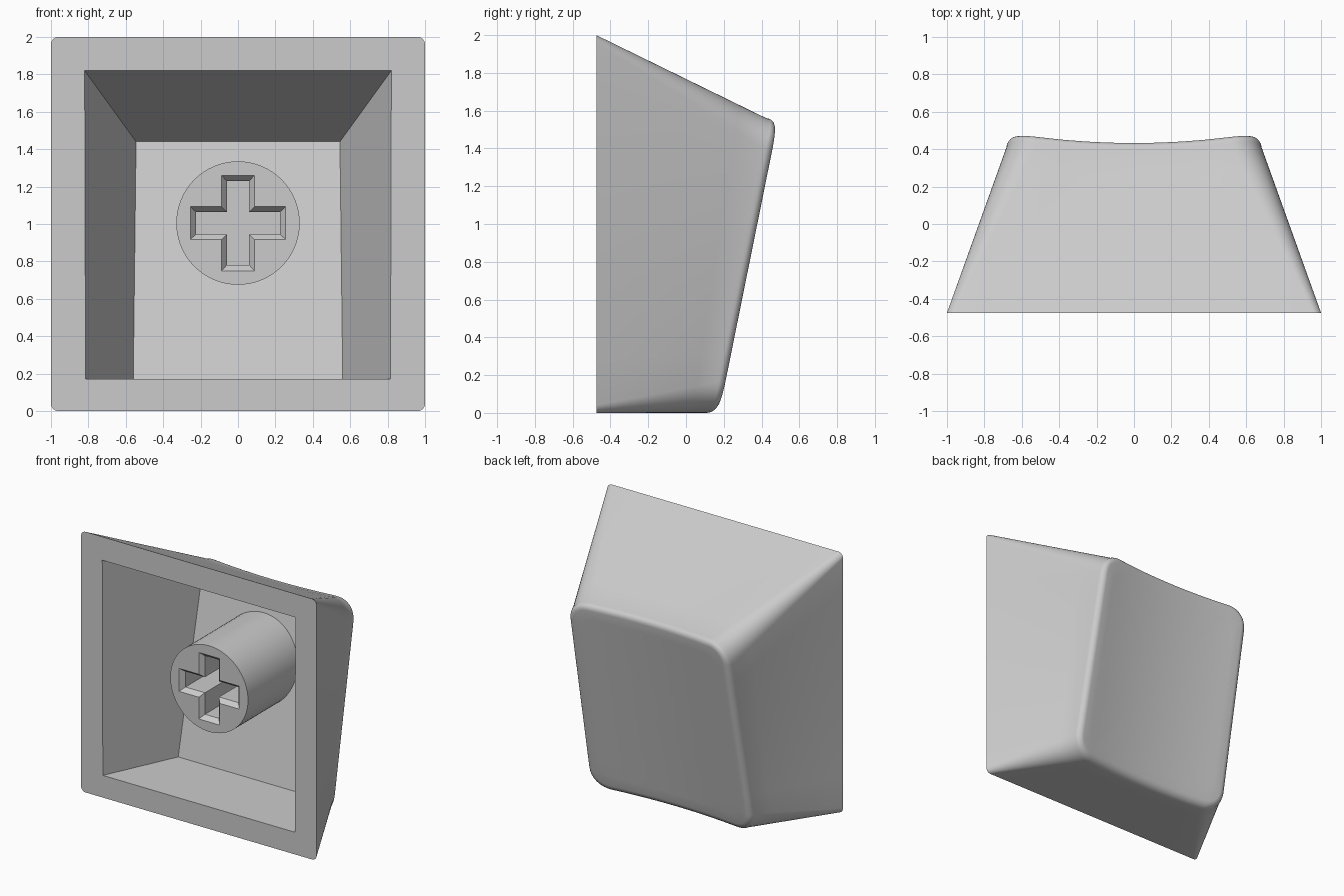
import bpy, bmesh, math

if "Cube" in bpy.data.objects:
    bpy.data.objects.remove(bpy.data.objects["Cube"], do_unlink=True)

FRONT = -0.475          # plane of the open rim
TOP_Z = 1.56            # height of the dished face
FILLET = 0.05

grey = bpy.data.materials.new("light_grey")
grey.use_nodes = True
grey.diffuse_color = (0.6, 0.6, 0.6, 1)
grey.node_tree.nodes["Principled BSDF"].inputs["Base Color"].default_value = (0.6, 0.6, 0.6, 1)


def dished_face(x, z):
    """Depth of the tilted, cylindrically dished face."""
    return 0.177 + 0.202 * z - 0.05 * (1 - min(1, (x / 0.64) ** 2))


def cavity_floor(z):
    return 0.075 + 0.205 * (z - 0.17)


def rounded_rect(half, z0, z1, radius, steps=8):
    """Outline as (x, z) pairs with the same point count for any size."""
    corners = []
    for i, (sx, z) in enumerate(((1, z1), (-1, z1), (-1, z0), (1, z0))):
        cx = sx * (half - radius)
        cz = z - radius if z == z1 else z + radius
        angles = [math.pi / 2 * (i + k / steps) for k in range(steps + 1)]
        corners.append([(cx + radius * math.cos(a), cz + radius * math.sin(a)) for a in angles])
    points = []
    for i, arc in enumerate(corners):
        points += arc
        a, b = arc[-1], corners[(i + 1) % 4][0]
        points += [(a[0] + (b[0] - a[0]) * k / steps, a[1] + (b[1] - a[1]) * k / steps)
                   for k in range(1, steps)]
    return points


def add_loop(bm, points):
    return [bm.verts.new(p) for p in points]


def bridge(bm, a, b):
    n = len(a)
    for i in range(n):
        bm.faces.new((a[i], a[(i + 1) % n], b[(i + 1) % n], b[i]))


def fill_between(bm, outer, inner):
    """Fill the flat ring between two loops."""
    edges = []
    for loop in (outer, inner):
        for i, v in enumerate(loop):
            w = loop[(i + 1) % len(loop)]
            edges.append(bm.edges.get((v, w)) or bm.edges.new((v, w)))
    bmesh.ops.triangle_fill(bm, edges=edges, use_beauty=True, normal=(0, -1, 0))


def finish(bm, name):
    bmesh.ops.recalc_face_normals(bm, faces=bm.faces)
    mesh = bpy.data.meshes.new(name)
    bm.to_mesh(mesh)
    bm.free()
    mesh.materials.append(grey)
    obj = bpy.data.objects.new(name, mesh)
    bpy.context.collection.objects.link(obj)
    bpy.ops.object.select_all(action="DESELECT")
    obj.select_set(True)
    bpy.context.view_layer.objects.active = obj
    bpy.ops.object.shade_smooth_by_angle(angle=math.radians(30))
    return obj


# Shell: straight tapered sides
bm = bmesh.new()
base = [(x, FRONT, z) for x, z in rounded_rect(1, 0, 2, 0.04)]
shoulder = [(x * (1 + 0.03 * (1 - z / TOP_Z)), dished_face(x, z) - FILLET, z)
            for x, z in rounded_rect(0.68, 0, TOP_Z, 0.16)]
rings = []
for k in range(7):
    t = k / 6
    rings.append(add_loop(bm, [tuple(p + (q - p) * t for p, q in zip(a, b))
                               for a, b in zip(base, shoulder)]))

# Shell: rounded edge around the dished face
for k in range(1, 6):
    a = math.pi / 2 * k / 5
    inset, rise = FILLET * (1 - math.cos(a)), FILLET * math.sin(a)
    outline = rounded_rect(0.68 - inset, inset, TOP_Z - inset, 0.16 - inset)
    rings.append(add_loop(bm, [(x * (1 + 0.03 * (1 - z / TOP_Z)),
                                dished_face(x, z) - FILLET + rise, z) for x, z in outline]))

# Shell: dished face as shrinking rings
edge = [(v.co.x, v.co.z) for v in rings[-1]]
mid = TOP_Z / 2
for k in range(1, 10):
    s = 1 - k / 10
    rings.append(add_loop(bm, [(x * s, dished_face(x * s, mid + (z - mid) * s), mid + (z - mid) * s)
                               for x, z in edge]))
for a, b in zip(rings, rings[1:]):
    bridge(bm, a, b)
centre = bm.verts.new((0, dished_face(0, mid), mid))
last = rings[-1]
for i, v in enumerate(last):
    bm.faces.new((v, last[(i + 1) % len(last)], centre))

# Shell: flat rim and tapered cavity
opening = add_loop(bm, [(x, FRONT, z) for x, z in
                        ((0.82, 1.82), (-0.82, 1.82), (-0.815, 0.17), (0.815, 0.17))])
floor = add_loop(bm, [(x, cavity_floor(z), z) for x, z in
                      ((0.545, 1.44), (-0.545, 1.44), (-0.56, 0.17), (0.56, 0.17))])
fill_between(bm, rings[0], opening)
bridge(bm, opening, floor)
bm.faces.new(floor)
finish(bm, "shell")

# Stem: cylinder running back into the cavity floor
STEM_Z, STEM_FRONT = 1.005, -0.35
bm = bmesh.new()
circle = [(0.33 * math.cos(math.tau * i / 64), STEM_Z + 0.33 * math.sin(math.tau * i / 64))
          for i in range(64)]
front = add_loop(bm, [(x, STEM_FRONT, z) for x, z in circle])
back = add_loop(bm, [(x, cavity_floor(z) + 0.01, z) for x, z in circle])
bridge(bm, front, back)
bm.faces.new(back)


# Stem: chamfered cross socket
def cross(length, width, y):
    quarter = ((length, -width), (length, width), (width, width))
    points = []
    for i in range(4):
        c, s = round(math.cos(i * math.pi / 2)), round(math.sin(i * math.pi / 2))
        points += [(c * x - s * z, y, STEM_Z + s * x + c * z) for x, z in quarter]
    return add_loop(bm, points)


mouth = cross(0.255, 0.088, STEM_FRONT)
throat = cross(0.225, 0.06, STEM_FRONT + 0.035)
bottom = cross(0.225, 0.06, 0.1)
fill_between(bm, front, mouth)
bridge(bm, mouth, throat)
bridge(bm, throat, bottom)
bm.faces.new(bottom)
finish(bm, "stem")
